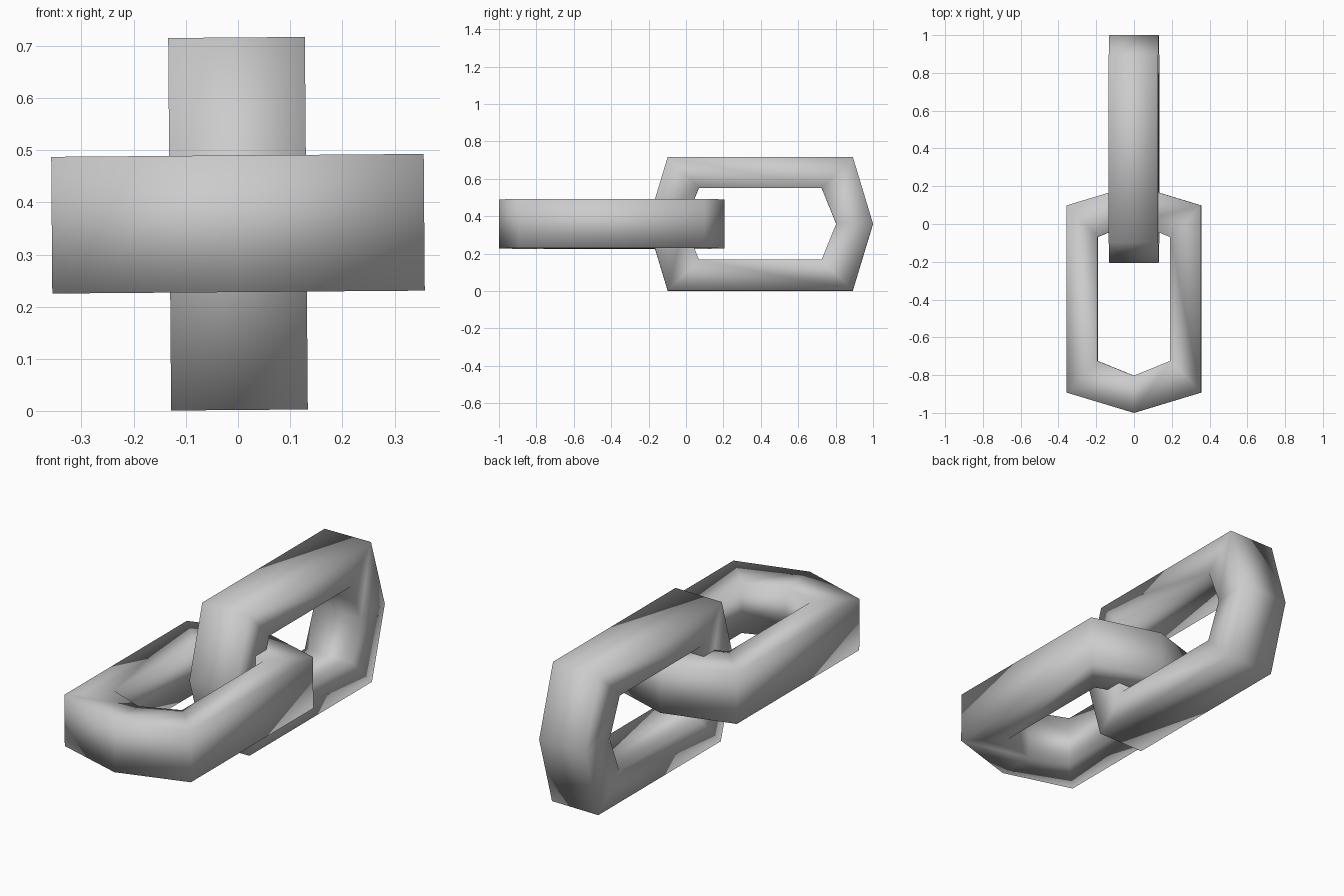
import bpy, bmesh, math

cube = bpy.data.objects.get("Cube")
if cube:
    bpy.data.objects.remove(cube, do_unlink=True)

STEEL = (0.6, 0.6, 0.6, 1.0)
steel = bpy.data.materials.new("grey steel")
steel.use_nodes = True
steel.diffuse_color = STEEL
steel.node_tree.nodes["Principled BSDF"].inputs["Base Color"].default_value = STEEL

HALF_DEPTH = 0.131


def hexagon(half_width, shoulder, tip):
    """Stretched six-sided outline, counterclockwise from the front tip."""
    half = [(0, -tip), (half_width, -shoulder), (half_width, shoulder)]
    return half + [(-u, -v) for u, v in half]


def chain_link(name, y, upright):
    outer = hexagon(0.357, 0.495, 0.603)
    inner = hexagon(0.192, 0.328, 0.406)
    bm = bmesh.new()

    def corner(point, w):
        u, v = point
        return bm.verts.new((w, v, u) if upright else (u, v, w))

    # Rectangular section carried around the outline
    rings = [[corner(o, -HALF_DEPTH), corner(o, HALF_DEPTH),
              corner(i, HALF_DEPTH), corner(i, -HALF_DEPTH)]
             for o, i in zip(outer, inner)]
    for k, ring in enumerate(rings):
        following = rings[(k + 1) % len(rings)]
        for j in range(4):
            n = (j + 1) % 4
            a, b, c, d = ring[j], following[j], following[n], ring[n]
            face = bm.faces.new((a, d, c, b) if upright else (a, b, c, d))
            face.smooth = True

    mesh = bpy.data.meshes.new(name)
    bm.to_mesh(mesh)
    bm.free()
    mesh.materials.append(steel)
    link = bpy.data.objects.new(name, mesh)
    link.location = (0, y, 0.359)
    link.rotation_euler.y = math.radians(-0.45)
    bpy.context.collection.objects.link(link)


# Two interlocked links, one lying flat and one on edge
chain_link("flat_link", -0.397, False)
chain_link("upright_link", 0.397, True)
